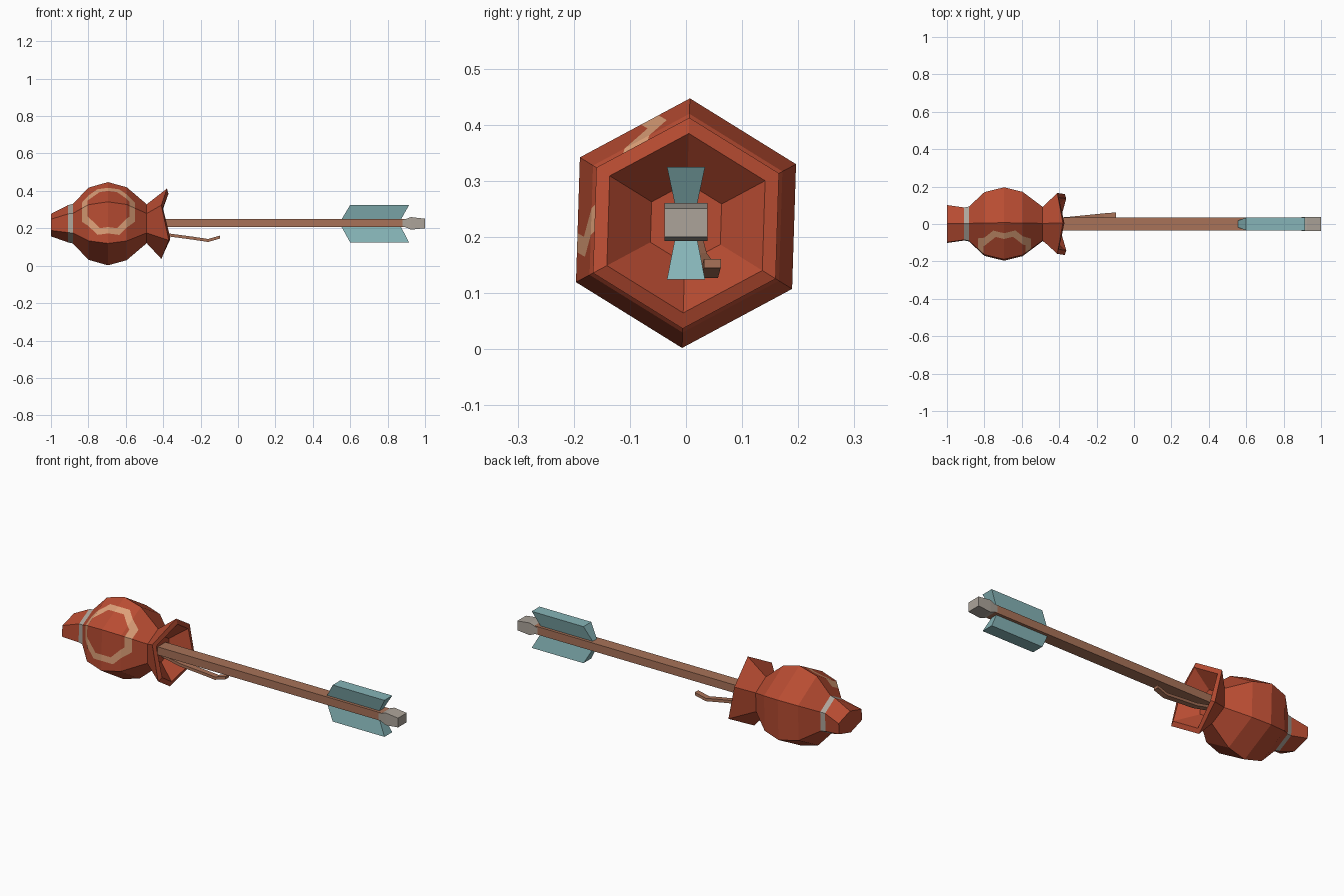
import bpy, bmesh, math
from mathutils import Vector

if "Cube" in bpy.data.objects:
    bpy.data.objects.remove(bpy.data.objects["Cube"])

CZ = 0.2245          # height of the long axis
TWIST = math.radians(1.8)


def material(name, rgb):
    lin = [(c / 255 / 12.92) if c < 10 else ((c / 255 + 0.055) / 1.055) ** 2.4 for c in rgb]
    m = bpy.data.materials.new(name)
    m.diffuse_color = (*lin, 1)
    m.use_nodes = True
    m.node_tree.nodes["Principled BSDF"].inputs["Base Color"].default_value = m.diffuse_color
    return m


RED = material("brick red", (184, 76, 50))
TAN = material("pale tan", (222, 160, 120))
GREY = material("band grey", (172, 164, 154))
WOOD = material("wood brown", (168, 114, 88))
TEAL = material("dusty teal", (134, 180, 183))


def finish(bm, name, mats):
    bmesh.ops.recalc_face_normals(bm, faces=bm.faces[:])
    me = bpy.data.meshes.new(name)
    bm.to_mesh(me)
    bm.free()
    for m in mats:
        me.materials.append(m)
    ob = bpy.data.objects.new(name, me)
    bpy.context.collection.objects.link(ob)
    return ob


def loft(bm, rings, cap_start=True, cap_end=True):
    """Skin a list of point rings that all have the same count."""
    vs = [[bm.verts.new(p) for p in ring] for ring in rings]
    n = len(vs[0])
    for a, b in zip(vs, vs[1:]):
        for i in range(n):
            j = (i + 1) % n
            bm.faces.new((a[i], a[j], b[j], b[i]))
    if cap_start:
        bm.faces.new(vs[0])
    if cap_end:
        bm.faces.new(vs[-1])


def hexagon(x, r, sy=1.0, sz=1.0, cz=CZ, dx=(0, 0, 0, 0, 0, 0)):
    ring = []
    for k in range(6):
        a = TWIST + k * math.pi / 3
        ring.append((x + dx[k], r * sy * math.sin(a), cz + r * sz * math.cos(a)))
    return ring


def rect(x, hy, z0, z1, y=0.0):
    return [(x, y - hy, z0), (x, y + hy, z0), (x, y + hy, z1), (x, y - hy, z1)]


# Rocket body: pinched nose, round belly, neck, flared tail with a hollow funnel
wave = (-0.005, -0.035, 0.005, -0.035, 0.005, -0.035)
bm = bmesh.new()
loft(bm, [
    hexagon(-1.0, 0.1, 1.15, 0.6, 0.217),
    hexagon(-0.908, 0.1),
    hexagon(-0.882, 0.106),
    hexagon(-0.80, 0.193),
    hexagon(-0.695, 0.2225),
    hexagon(-0.595, 0.195),
    hexagon(-0.488, 0.104),
    hexagon(-0.375, 0.188, dx=wave),
    hexagon(-0.367, 0.160, dx=wave),
    hexagon(-0.465, 0.072),
])

# Painted ring on the upper front of the belly, cut in as two nested octagons
out = Vector((0, -math.cos(math.radians(30)), math.sin(math.radians(30))))
across = Vector((0, math.sin(math.radians(30)), math.cos(math.radians(30))))
centre = Vector((-0.693, 0, CZ))
dirs = [Vector((1, 0, 0)) * math.cos(a) + across * math.sin(a)
        for a in (math.pi / 8 + k * math.pi / 4 - math.pi / 8 for k in range(8))]
OUTER, INNER = 0.142, 0.112


def on_belly(f):
    c = f.calc_center_median()
    return -0.87 < c.x < -0.5 and (c - centre).dot(out) > 0.04


bmesh.ops.recalc_face_normals(bm, faces=bm.faces[:])
for size in (OUTER, INNER):
    for d in dirs:
        faces = [f for f in bm.faces if on_belly(f)]
        geom = list({v for f in faces for v in f.verts}) + \
            list({e for f in faces for e in f.edges}) + faces
        bmesh.ops.bisect_plane(bm, geom=geom, dist=1e-5,
                               plane_co=centre + d * size, plane_no=d)
for f in bm.faces:
    c = f.calc_center_median()
    reach = max((c - centre).dot(d) for d in dirs)
    if on_belly(f) and INNER < reach < OUTER:
        f.material_index = 1
    elif -0.906 < c.x < -0.884:
        f.material_index = 2          # grey band behind the nose
finish(bm, "rocket_body", [RED, TAN, GREY])

# Shaft
bm = bmesh.new()
loft(bm, [rect(-0.48, 0.034, 0.206, 0.25), rect(0.9, 0.034, 0.206, 0.25)])
finish(bm, "shaft", [WOOD])

# Nock at the tail end
bm = bmesh.new()
loft(bm, [rect(0.88, 0.035, 0.212, 0.243), rect(0.925, 0.038, 0.193, 0.26),
          rect(1.0, 0.038, 0.2, 0.251)])
finish(bm, "nock", [GREY])

# Wedge-shaped fins, above and below the shaft
for name, root, tip in (("upper_fin", 0.245, 0.325), ("lower_fin", 0.21, 0.124)):
    bm = bmesh.new()
    loft(bm, [
        [(0.552, -0.017, root), (0.87, -0.017, root), (0.87, 0.017, root), (0.552, 0.017, root)],
        [(0.6, -0.034, tip), (0.915, -0.034, tip), (0.915, 0.034, tip), (0.6, 0.034, tip)],
    ])
    finish(bm, name, [TEAL])

# Curved fuse hanging from the funnel
path = [(-0.466, 0.015, 0.19), (-0.36, 0.022, 0.163), (-0.24, 0.034, 0.147),
        (-0.16, 0.042, 0.135), (-0.097, 0.047, 0.153)]
bm = bmesh.new()
loft(bm, [rect(x, 0.015, z - 0.008, z + 0.008, y) for x, y, z in path])
finish(bm, "fuse", [WOOD])
